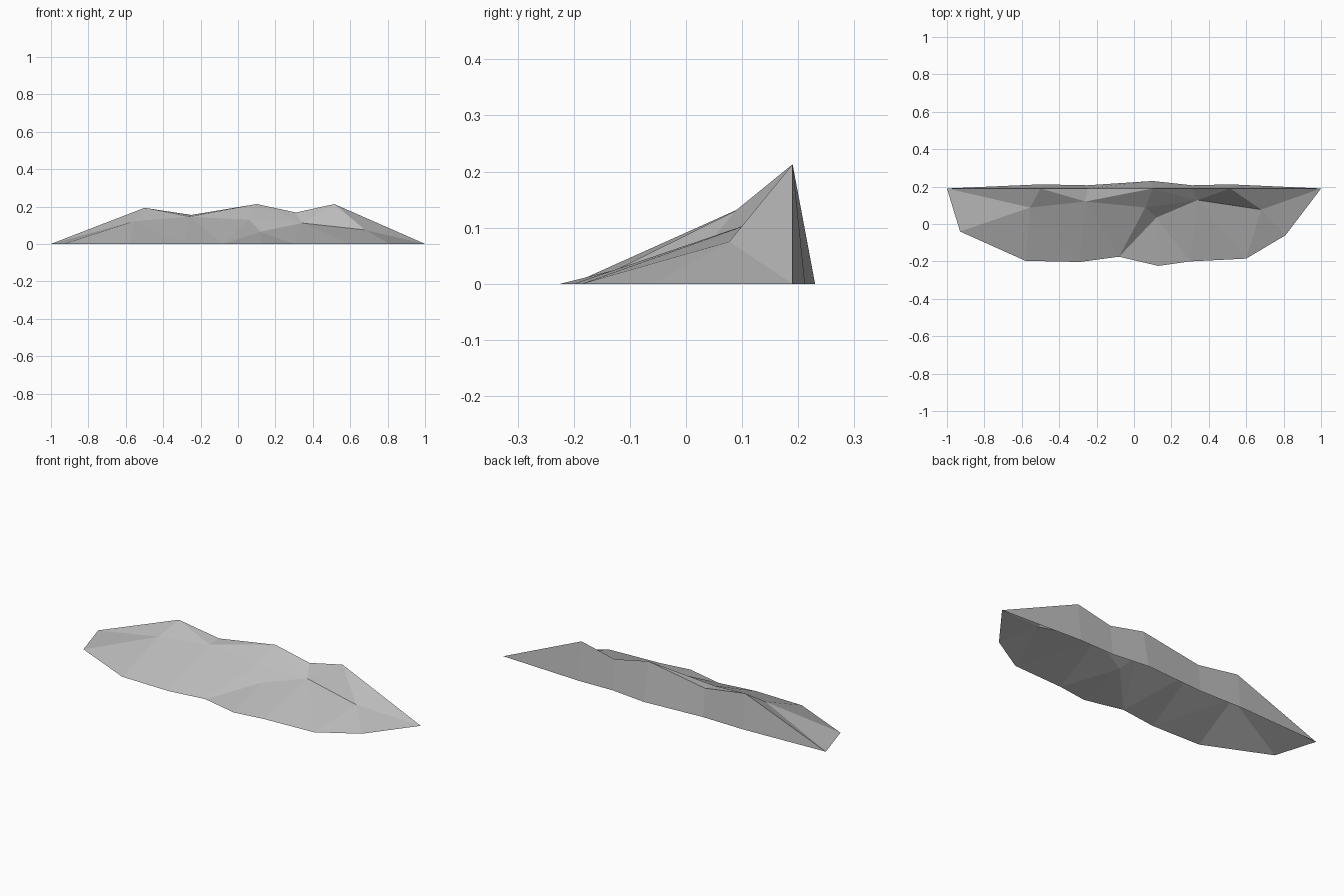
import bpy
import bmesh

cube = bpy.data.objects.get("Cube")
if cube:
    bpy.data.objects.remove(cube, do_unlink=True)

RIDGE_Y = 0.19

# Ridge line profile (x, z), from the right tip to the left tip
ridge = [(-1, 0), (-0.5, 0.193), (-0.25, 0.155), (0.1, 0.213),
         (0.31, 0.168), (0.515, 0.213), (1, 0)]

# Ground outline in front of the ridge (x, y)
front = [(-0.93, -0.04), (-0.58, -0.197), (-0.29, -0.203), (-0.08, -0.175),
         (0.13, -0.224), (0.3, -0.2), (0.6, -0.185), (0.81, -0.06)]

# Ground outline behind the ridge (x, y)
back = [(-0.5, 0.212), (-0.25, 0.207), (0.1, 0.23), (0.31, 0.207), (0.515, 0.212)]

# Shoulders and hollows on the front slope
slope = {"shoulder": (-0.555, 0.088, 0.122), "saddle": (-0.26, 0.12, 0.145),
         "knee": (0.06, 0.088, 0.13), "hollow": (0.12, 0.035, 0.065),
         "ledge": (0.34, 0.128, 0.112), "spur": (0.68, 0.077, 0.075)}

bm = bmesh.new()
v = {name: bm.verts.new(co) for name, co in slope.items()}
for i, (x, z) in enumerate(ridge):
    v[f"r{i}"] = bm.verts.new((x, RIDGE_Y, z))
for i, (x, y) in enumerate(front):
    v[f"f{i}"] = bm.verts.new((x, y, 0))
for i, (x, y) in enumerate(back, 1):
    v[f"b{i}"] = bm.verts.new((x, y, 0))


def face(*names):
    bm.faces.new([v[n] for n in names])


def fan(centre, rim):
    """Triangles around one point, along a chain of rim points."""
    rim = rim.split()
    for a, b in zip(rim, rim[1:]):
        face(centre, a, b)


# Front slope, facet by facet
fan("shoulder", "r1 r0 f0 f1 f2 saddle r1")
fan("saddle", "r1 r2 r3")
fan("saddle", "f2 f3 knee r3")
fan("hollow", "knee f3 f4 f5 ledge knee")
fan("ledge", "knee r3 r4 r5 spur")
fan("ledge", "f5 f6 spur")
fan("spur", "f6 f7 r6 r5")
for f in bm.faces:
    f.normal_update()
    if f.normal.z < 0:
        f.normal_flip()

# Steep back wall
face("r0", "r1", "b1")
for i in range(1, 5):
    face(f"r{i}", f"r{i + 1}", f"b{i + 1}", f"b{i}")
face("r5", "r6", "b5")

mesh = bpy.data.meshes.new("rock_ridge")
bm.to_mesh(mesh)
bm.free()
rock = bpy.data.objects.new("rock_ridge", mesh)
bpy.context.collection.objects.link(rock)

# Plain stone colour
stone = bpy.data.materials.new("stone_grey")
stone.use_nodes = True
colour = (0.5, 0.5, 0.5, 1)
stone.diffuse_color = colour
stone.node_tree.nodes["Principled BSDF"].inputs["Base Color"].default_value = colour
mesh.materials.append(stone)
